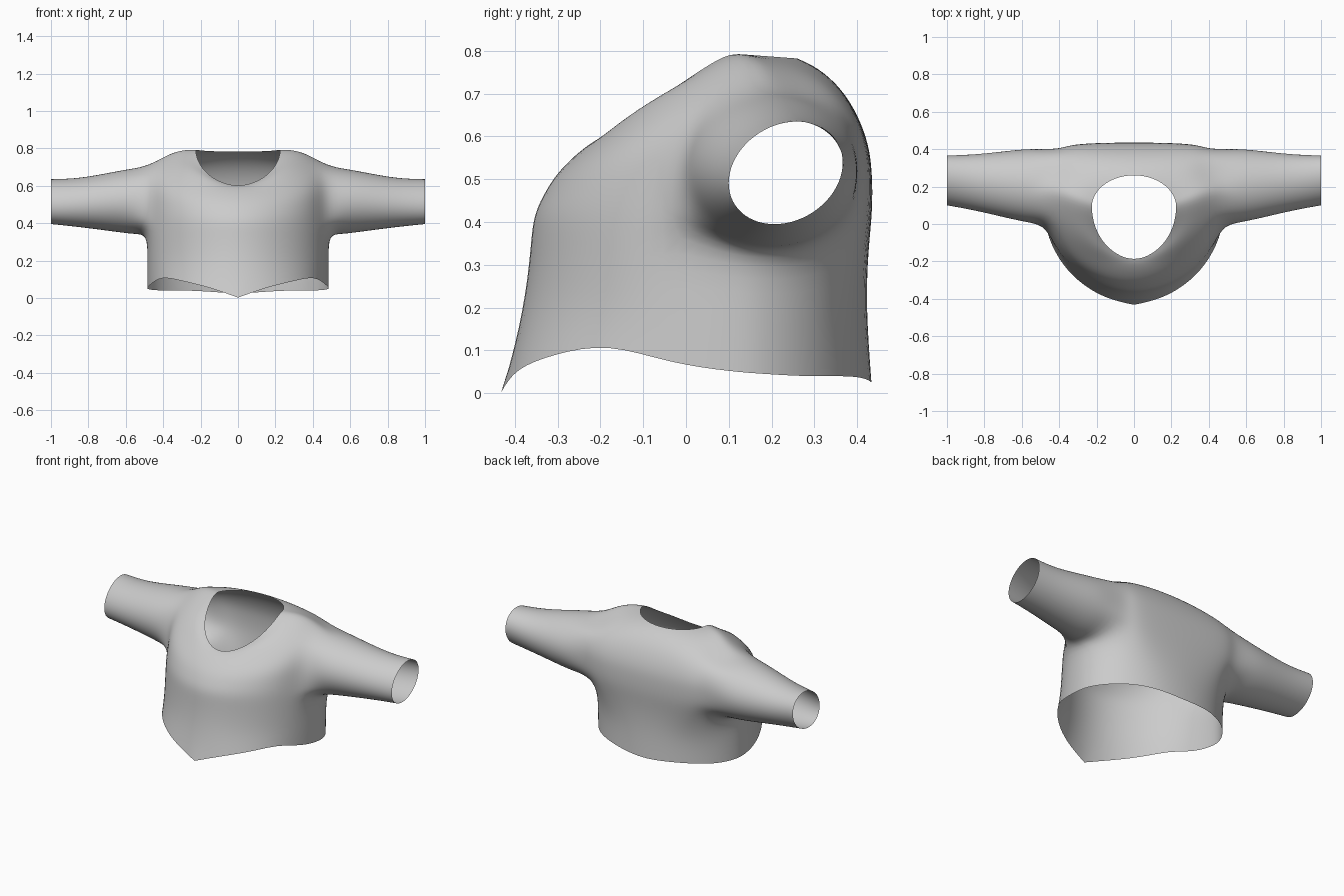
import bpy, bmesh, math

if "Cube" in bpy.data.objects:
    bpy.data.objects.remove(bpy.data.objects["Cube"])

grey = bpy.data.materials.new("grey_cloth")
grey.diffuse_color = (0.6, 0.6, 0.6, 1)
grey.use_nodes = True
grey.node_tree.nodes["Principled BSDF"].inputs["Base Color"].default_value = grey.diffuse_color

# Column angles around half the body: 0 = front centre, 180 = back centre
ANGLES = [0, 20, 40, 58, 75, 92, 105, 120, 135, 150, 165, 180]
HEM_Z = [0.002, 0.058, 0.092, 0.118, 0.07, 0.05, 0.045, 0.04, 0.04, 0.04, 0.033, 0.022]

# Body rings: half width, front y, back y, middle y, z front, z side, z back,
# back roundness in x, back roundness in y
RINGS = [
    (0.490, -0.432, 0.437, 0.10, 0.00, 0.00, 0.00, 0.95, 1.0),
    (0.490, -0.388, 0.424, 0.10, 0.20, 0.20, 0.20, 0.85, 1.0),
    (0.488, -0.372, 0.428, 0.10, 0.335, 0.343, 0.335, 0.60, 0.7),
    (0.485, -0.367, 0.438, 0.10, 0.41, 0.43, 0.43, 0.50, 0.4),
    (0.480, -0.343, 0.436, 0.10, 0.46, 0.53, 0.52, 0.45, 0.32),
    (0.480, -0.312, 0.428, 0.12, 0.51, 0.63, 0.58, 0.45, 0.32),
    (0.460, -0.265, 0.405, 0.16, 0.555, 0.730, 0.645, 0.50, 0.5),
    (0.370, -0.230, 0.367, 0.14, 0.58, 0.783, 0.71, 0.60, 0.8),
    (0.295, -0.208, 0.312, 0.11, 0.592, 0.799, 0.76, 0.80, 1.0),
    (0.228, -0.192, 0.262, 0.09, 0.598, 0.795, 0.782, 1.00, 1.0),
]
# Sleeve rings: x, middle y, middle z, radius y, radius z, lean
SLEEVE = [
    (0.56, 0.205, 0.517, 0.202, 0.180, 0.0),
    (0.66, 0.210, 0.515, 0.187, 0.164, 0.0),
    (0.85, 0.222, 0.509, 0.152, 0.132, 0.1),
    (1.00, 0.233, 0.515, 0.134, 0.123, 0.22),
]
LOW, HIGH, FRONT, BACK = 2, 6, 4, 8   # armhole limits in rings and columns


def ring_point(row, col):
    w, yf, yb, ym, zf, zs, zb, ex, ey = RINGS[row]
    a = math.radians(ANGLES[col])
    s, c = max(math.sin(a), 0.0), math.cos(a)
    if ANGLES[col] in (0, 180):
        s = 0.0
    if c > 0:
        x, y, z = w * s ** 1.08, ym + (yf - ym) * c, zs + (zf - zs) * c
    else:
        # flatter back behind the armhole
        k = (-c) ** ey if col >= BACK else -c
        x, y, z = w * s ** ex, ym + (yb - ym) * k, zs - (zb - zs) * c
    if row == 0:
        z = HEM_Z[col]
    # round the lower armhole corners, fill the front of the shoulders
    if row == LOW and col in (FRONT, BACK):
        z += 0.05
    if row in (7, 8) and col in (2, 3):
        z += 0.012
    return x, y, z


bm = bmesh.new()
crease = bm.verts.layers.float.new("crease_vert")
grid = [[bm.verts.new(ring_point(r, c)) for c in range(len(ANGLES))]
        for r in range(len(RINGS))]

# Pointed front of the hem
grid[0][0][crease] = 1.0

# Body panels, leaving the armhole open
for r in range(len(RINGS) - 1):
    for c in range(len(ANGLES) - 1):
        if LOW <= r < HIGH and FRONT <= c < BACK:
            continue
        bm.faces.new((grid[r][c], grid[r][c + 1], grid[r + 1][c + 1], grid[r + 1][c]))
for row in grid[LOW + 1:HIGH]:
    for v in row[FRONT + 1:BACK]:
        bm.verts.remove(v)

# Sleeve grown out of the armhole rim
loop = ([grid[LOW][c] for c in range(FRONT, BACK + 1)]
        + [grid[r][BACK] for r in range(LOW + 1, HIGH + 1)]
        + [grid[HIGH][c] for c in range(BACK - 1, FRONT - 1, -1)]
        + [grid[r][FRONT] for r in range(HIGH - 1, LOW, -1)])
n = len(loop)
for x, my, mz, ry, rz, lean in SLEEVE:
    ring = []
    for k in range(n):
        a = math.radians(225 + 360 * k / n)
        dz = rz * math.sin(a)
        ring.append(bm.verts.new((x, my + ry * math.cos(a) + lean * dz, mz + dz)))
    for k in range(n):
        j = (k + 1) % n
        bm.faces.new((loop[k], loop[j], ring[j], ring[k]))
    loop = ring

# Consistent normals, pointing out of the body
bmesh.ops.recalc_face_normals(bm, faces=bm.faces)
if sum(f.normal.x for f in bm.faces) < 0:
    bmesh.ops.reverse_faces(bm, faces=bm.faces)
for f in bm.faces:
    f.smooth = True

mesh = bpy.data.meshes.new("shirt")
bm.to_mesh(mesh)
bm.free()
shirt = bpy.data.objects.new("shirt", mesh)
bpy.context.collection.objects.link(shirt)
mesh.materials.append(grey)

# Mirror to the other side, then soften
mirror = shirt.modifiers.new("mirror", 'MIRROR')
mirror.use_clip = True
mirror.merge_threshold = 0.002
soft = shirt.modifiers.new("soften", 'SUBSURF')
soft.levels = soft.render_levels = 2
